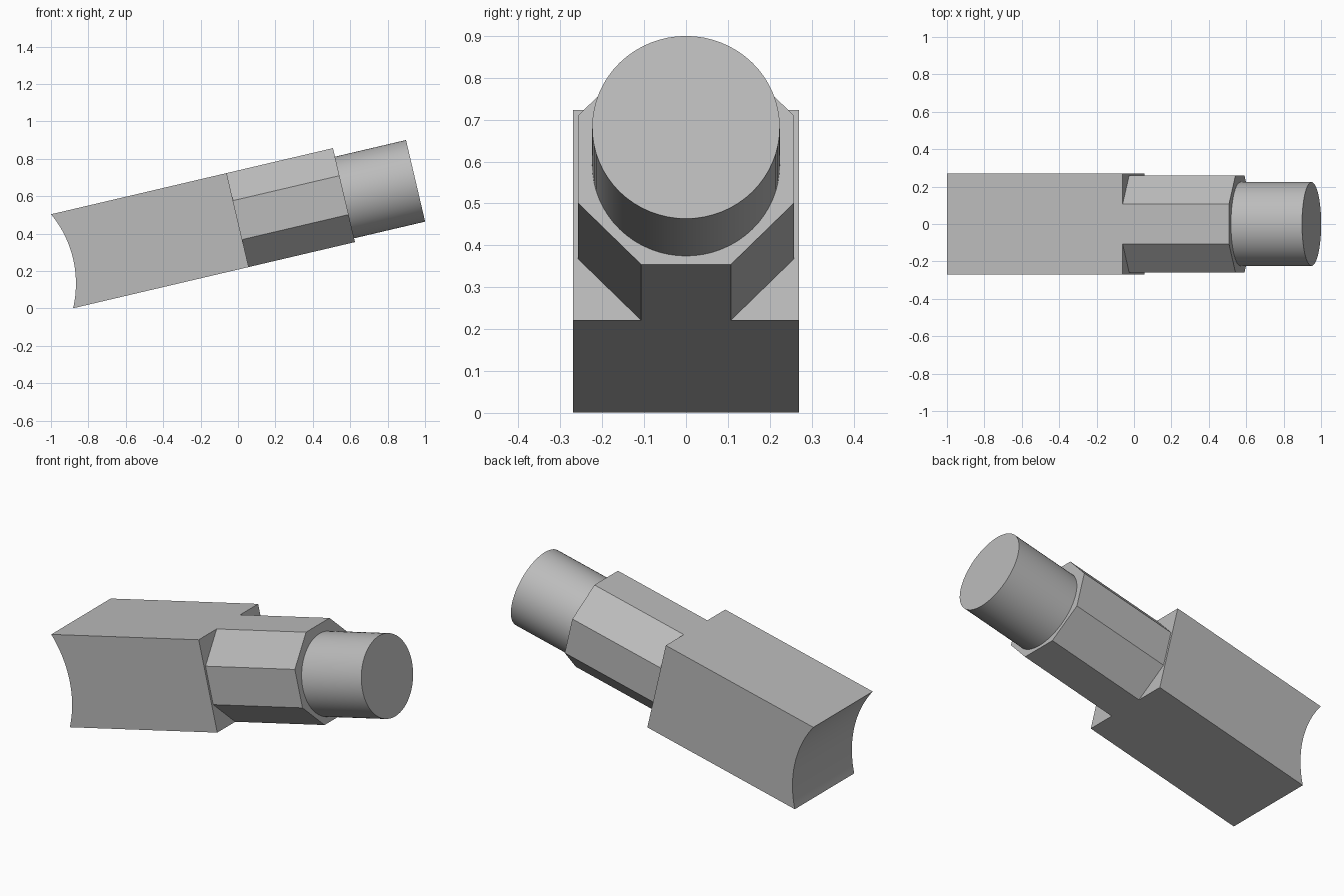
import bpy
import bmesh
from math import cos, sin, pi, radians, asin
from mathutils import Matrix

cube = bpy.data.objects.get("Cube")
if cube:
    bpy.data.objects.remove(cube, do_unlink=True)

grey = bpy.data.materials.new("plain_grey")
grey.use_nodes = True
grey.diffuse_color = (0.5, 0.5, 0.5, 1)
grey.node_tree.nodes["Principled BSDF"].inputs["Base Color"].default_value = (0.5, 0.5, 0.5, 1)

TILT = Matrix.Rotation(radians(-13.2), 4, 'Y')  # raises the shaft end
MID = 0.46       # height of the body axis before tilting
HALF = 0.258     # half height of block and octagon
BLOCK_END, COLLAR_END, PIN_END = 0.106, 0.69, 1.08


def prism(name, outline, step, open_start=False):
    """Extrude a closed outline by the vector step, then tilt it."""
    bm = bmesh.new()
    base = bm.faces.new([bm.verts.new(p) for p in outline])
    ext = bmesh.ops.extrude_face_region(bm, geom=[base], use_keep_orig=True)
    moved = [g for g in ext["geom"] if isinstance(g, bmesh.types.BMVert)]
    bmesh.ops.translate(bm, verts=moved, vec=step)
    bmesh.ops.recalc_face_normals(bm, faces=bm.faces)
    if open_start:
        bmesh.ops.delete(bm, geom=[base], context='FACES_ONLY')
    bmesh.ops.transform(bm, matrix=TILT, verts=bm.verts)
    mesh = bpy.data.meshes.new(name)
    bm.to_mesh(mesh)
    bm.free()
    mesh.materials.append(grey)
    obj = bpy.data.objects.new(name, mesh)
    bpy.context.collection.objects.link(obj)
    bpy.ops.object.select_all(action='DESELECT')
    obj.select_set(True)
    bpy.context.view_layer.objects.active = obj
    bpy.ops.object.shade_smooth_by_angle(angle=radians(25))
    return obj


def ring(x, z, radius, sides, turn=0.0):
    angles = [2 * pi * i / sides + turn for i in range(sides)]
    return [(x, radius * cos(a), z + radius * sin(a)) for a in angles]


# Rectangular block with a concave rear end
START, SAG, WIDTH = -0.858, 0.06, 0.27
arc_r = (HALF ** 2 + SAG ** 2) / (2 * SAG)
spread = asin(HALF / arc_r)
centre = START + SAG - arc_r
steps = 24
profile = [(BLOCK_END, -WIDTH, MID - HALF), (BLOCK_END, -WIDTH, MID + HALF)]
for i in range(steps + 1):
    a = spread * (1 - 2 * i / steps)
    profile.append((centre + arc_r * cos(a), -WIDTH, MID + arc_r * sin(a)))
prism("block", profile, (0, 2 * WIDTH, 0))

# Octagonal collar, flush with the block above and below
prism("octagonal_collar", ring(BLOCK_END, MID, HALF / cos(pi / 8), 8, pi / 8),
      (COLLAR_END - BLOCK_END, 0, 0), open_start=True)

# Round pin, set slightly below the collar axis
prism("round_pin", ring(COLLAR_END, MID - 0.013, 0.224, 64),
      (PIN_END - COLLAR_END, 0, 0), open_start=True)
